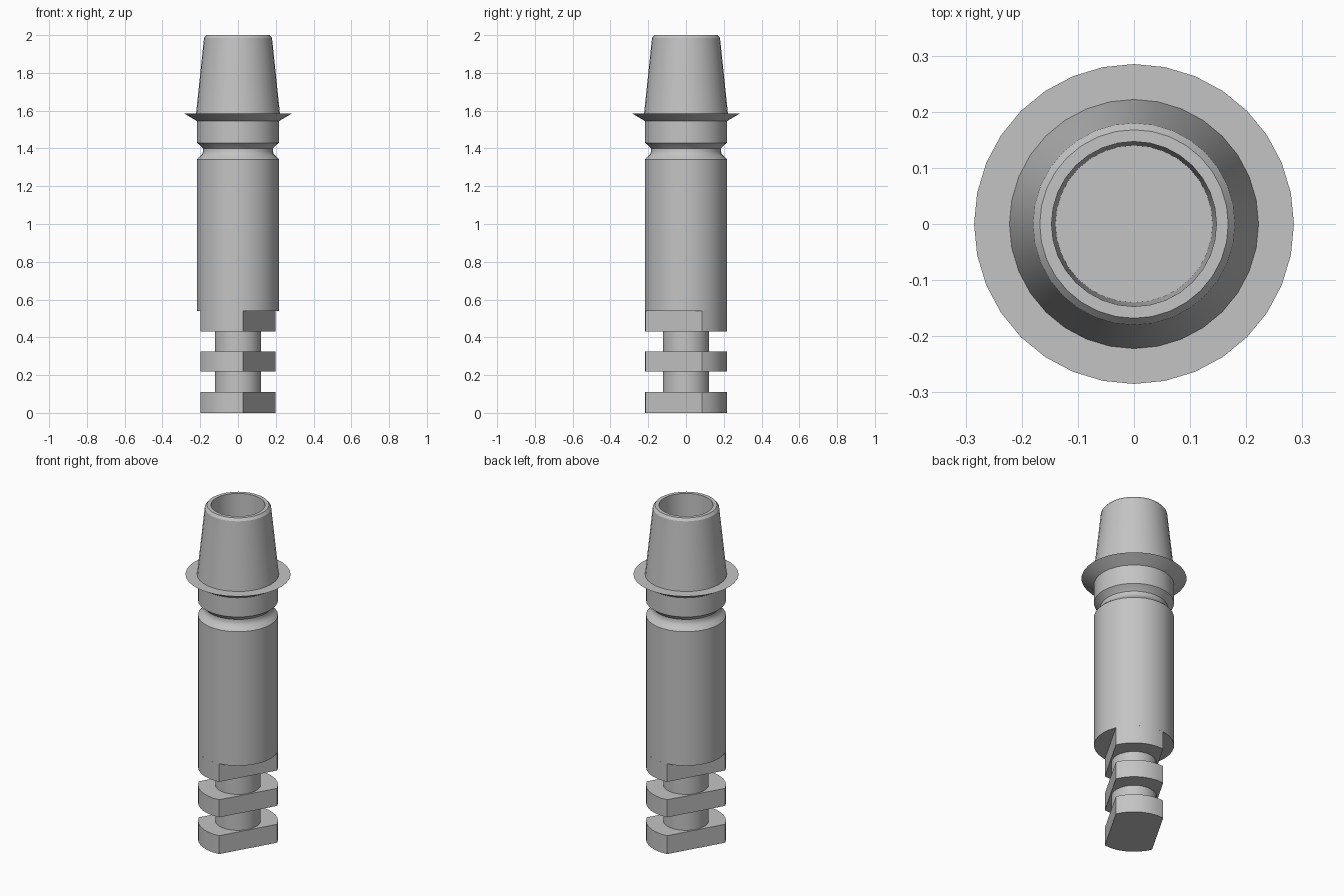
import bpy
import bmesh
from math import cos, sin, pi, radians, acos

default = bpy.data.objects.get("Cube")
if default:
    bpy.data.objects.remove(default)

SEGMENTS = 32
BODY_R = 0.217       # main barrel radius
FLAT_D = 0.13        # distance from axis to each wrench flat
FLAT_ANGLE = -30     # direction the first flat faces

steel = bpy.data.materials.new("grey steel")
steel.use_nodes = True
GREY = (0.55, 0.55, 0.55, 1)
steel.diffuse_color = GREY
steel.node_tree.nodes["Principled BSDF"].inputs["Base Color"].default_value = GREY


def finish(name, bm):
    bmesh.ops.recalc_face_normals(bm, faces=bm.faces)
    mesh = bpy.data.meshes.new(name)
    bm.to_mesh(mesh)
    bm.free()
    mesh.materials.append(steel)
    obj = bpy.data.objects.new(name, mesh)
    bpy.context.collection.objects.link(obj)
    bpy.ops.object.select_all(action="DESELECT")
    obj.select_set(True)
    bpy.context.view_layer.objects.active = obj
    bpy.ops.object.shade_smooth_by_angle(angle=radians(28))
    return obj


def lathe(name, profile):
    """Spin a list of (radius, height) points around the z axis."""
    bm = bmesh.new()
    verts = [bm.verts.new((r, 0, z)) for r, z in profile]
    edges = [bm.edges.new(pair) for pair in zip(verts, verts[1:])]
    bmesh.ops.spin(bm, geom=verts + edges, cent=(0, 0, 0), axis=(0, 0, 1),
                   angle=2 * pi, steps=SEGMENTS, use_merge=True)
    bmesh.ops.remove_doubles(bm, verts=bm.verts, dist=1e-4)
    return finish(name, bm)


def flatted_disc(name, z0, z1):
    """Disc with two parallel flats, extruded from z0 to z1."""
    bm = bmesh.new()
    half = pi / 2 - acos(FLAT_D / BODY_R)
    steps = 7
    outline = []
    for side in (90, 270):
        centre = radians(FLAT_ANGLE + side)
        for i in range(steps + 1):
            a = centre - half + 2 * half * i / steps
            outline.append(bm.verts.new((BODY_R * cos(a), BODY_R * sin(a), z0)))
    base = bm.faces.new(outline)
    top = bmesh.ops.extrude_face_region(bm, geom=[base], use_keep_orig=True)
    moved = [v for v in top["geom"] if isinstance(v, bmesh.types.BMVert)]
    bmesh.ops.translate(bm, verts=moved, vec=(0, 0, z1 - z0))
    return finish(name, bm)


# Barrel, groove, collar, flange, tapered head and bore
lathe("body", [
    (0, 0.54), (BODY_R, 0.54), (BODY_R, 1.342),
    (0.2, 1.36), (0.19, 1.37), (0.184, 1.385), (0.184, 1.4), (0.195, 1.412),
    (BODY_R, 1.43), (BODY_R, 1.545),
    (0.285, 1.585), (0.222, 1.585),
    (0.18, 1.985), (0.168, 2.0), (0.147, 2.0),
    (0.14, 1.6), (0, 1.6),
])

# Stem joining the flatted discs
lathe("stem", [(0, 0.05), (0.123, 0.05), (0.123, 0.5), (0, 0.5)])

# Flatted discs at the lower end
for label, low, high in (("lower", 0, 0.11), ("middle", 0.22, 0.325), ("upper", 0.432, 0.54)):
    flatted_disc(label + "_flatted_disc", low, high)
